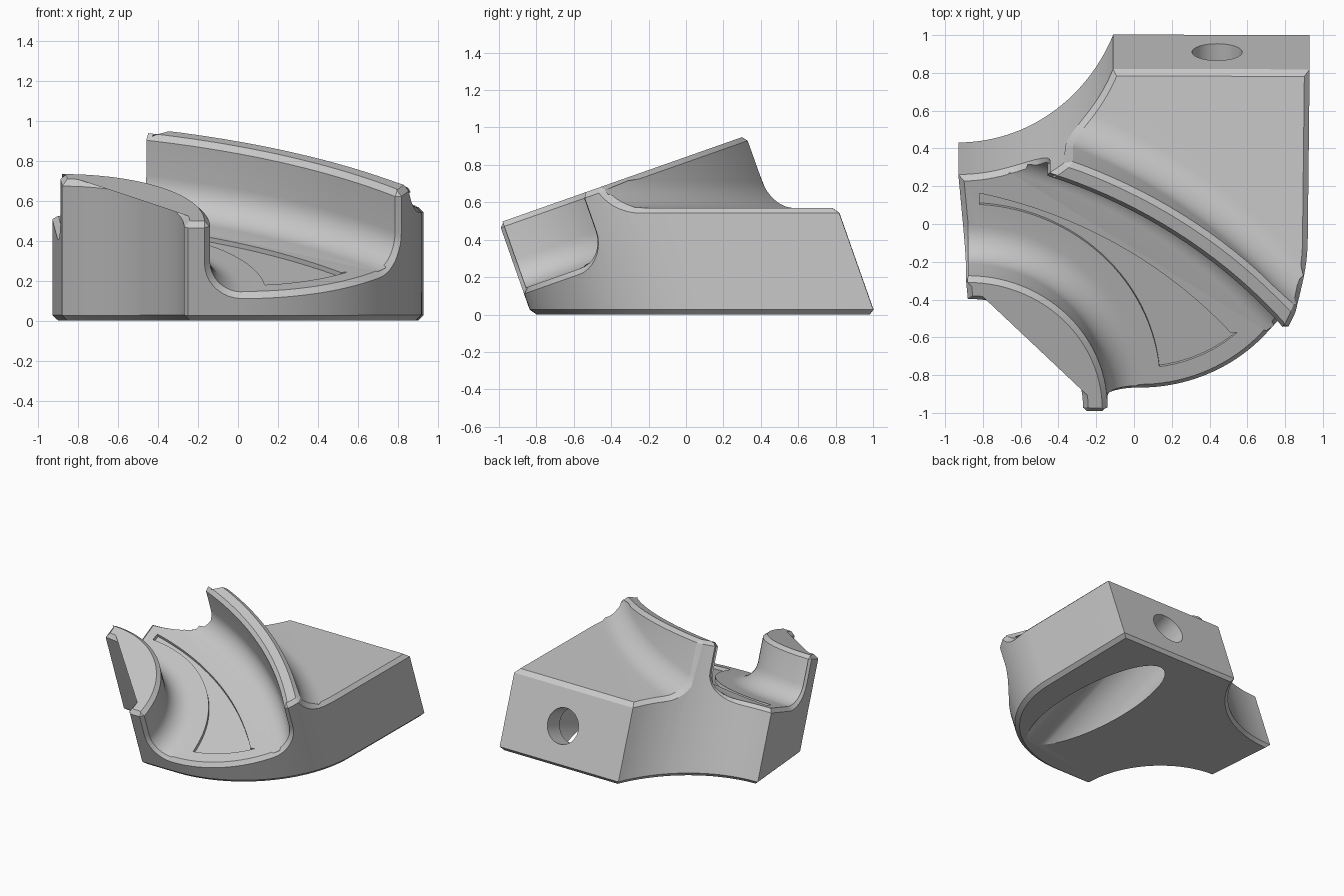
import bpy, bmesh, math
from mathutils import Matrix, Vector

cube = bpy.data.objects.get("Cube")
if cube:
    bpy.data.objects.remove(cube, do_unlink=True)

TILT = math.radians(19.4)
S, C = math.sin(TILT), math.cos(TILT)
FRAME = Matrix.Rotation(TILT, 4, 'X')      # plan frame (u, v, w) to world
UP = FRAME @ Vector((0, 0, 1))
TOP, FLOOR, PLATEAU = 0.795, 0.42, 0.57
INNER, RIDGE, FRONT = (-0.88, -0.76), (-1.36, -2.12), (0.03, 0.11)   # arc centres


def arc(centre, r, a0, a1, n=28):
    angles = [math.radians(a0 + (a1 - a0) * i / n) for i in range(n + 1)]
    return [(centre[0] + r * math.cos(a), centre[1] + r * math.sin(a)) for a in angles]


def level(z):
    """Plan-frame height that lies on the horizontal plane z."""
    return lambda v: (z - v * S) / C


def flat(w):
    return lambda v: w


def to_object(bm, name):
    mesh = bpy.data.meshes.new(name)
    bm.to_mesh(mesh)
    bm.free()
    obj = bpy.data.objects.new(name, mesh)
    bpy.context.collection.objects.link(obj)
    return obj


def prism(name, plan, low, high, fillet=0, rounded=()):
    """Tilted prism on an anticlockwise plan; chosen bottom edges get a fillet."""
    bm = bmesh.new()
    a = [bm.verts.new(FRAME @ Vector((u, v, low(v)))) for u, v in plan]
    b = [bm.verts.new(FRAME @ Vector((u, v, high(v)))) for u, v in plan]
    n = len(plan)
    bm.faces.new(a[::-1])
    bm.faces.new(b)
    for i in range(n):
        j = (i + 1) % n
        bm.faces.new((a[i], a[j], b[j], b[i]))
    bm.normal_update()
    if fillet:
        edges = [bm.edges.get((a[i], a[(i + 1) % n])) for i in rounded]
        bmesh.ops.bevel(bm, geom=edges, offset=fillet, segments=9, profile=0.5,
                        affect='EDGES', clamp_overlap=False)
    return to_object(bm, name)


def bore(name, u, w, r, v0, v1):
    bm = bmesh.new()
    place = FRAME @ Matrix.Translation((u, (v0 + v1) / 2, w)) @ Matrix.Rotation(math.pi / 2, 4, 'X')
    bmesh.ops.create_cone(bm, cap_ends=True, segments=48, radius1=r, radius2=r,
                          depth=abs(v1 - v0), matrix=place)
    return to_object(bm, name)


def volume(mesh):
    bm = bmesh.new()
    bm.from_mesh(mesh)
    size = abs(bm.calc_volume())
    bm.free()
    return size


def cut(obj, cutter):
    """Subtract the cutter with the first solver that leaves a sensible solid."""
    before = volume(obj.data)
    for solver in ('MANIFOLD', 'EXACT', 'FLOAT'):
        mod = obj.modifiers.new("cut", 'BOOLEAN')
        mod.operation, mod.solver, mod.object = 'DIFFERENCE', solver, cutter
        bpy.context.view_layer.update()
        deps = bpy.context.evaluated_depsgraph_get()
        mesh = bpy.data.meshes.new_from_object(obj.evaluated_get(deps))
        obj.modifiers.clear()
        if 0.5 * before < volume(mesh) < 0.9999 * before:
            obj.data = mesh
            break
    bpy.data.objects.remove(cutter, do_unlink=True)


def chamfer(obj, rule, width=0.028):
    """Chamfer the sharp convex edges that meet the rule, if the solid stays sound."""
    before = volume(obj.data)
    bm = bmesh.new()
    bm.from_mesh(obj.data)
    bmesh.ops.remove_doubles(bm, verts=bm.verts, dist=0.002)
    bmesh.ops.dissolve_degenerate(bm, edges=bm.edges, dist=0.001)
    bm.normal_update()
    rims = []
    for e in bm.edges:
        if len(e.link_faces) == 2 and e.is_convex and e.calc_face_angle(0) > 1.0:
            d = (e.verts[1].co - e.verts[0].co).normalized()
            lowest = min(v.co.dot(UP) for v in e.verts)
            if (abs(d.dot(UP)) < 0.98 or lowest > FLOOR) and rule(e):
                rims.append(e)
    bmesh.ops.bevel(bm, geom=rims, offset=width, segments=1, affect='EDGES', clamp_overlap=False)
    sound = (all(e.is_manifold for e in bm.edges)
             and all(abs(c) < 1.03 for v in bm.verts for c in v.co)
             and 0.9 * before < abs(bm.calc_volume()) < before)
    if sound:
        bm.to_mesh(obj.data)
    bm.free()
    return sound


def is_base(e):
    return all(v.co.z < 0.002 for v in e.verts)


def is_top(e):
    return all(v.co.dot(UP) > TOP - 0.002 for v in e.verts)


# Body outline: flat back, scooped corners, rounded front
left_scoop = (-0.93, 1.309)
outline = [(0.93, 0.953)]
outline += arc(left_scoop, 0.893, -23.4, -90)
outline += arc(INNER, 0.61, 90, 0)
outline += [(-0.25, -0.78)]
outline += arc(FRONT, 0.89, -90, 0, 36)
body = prism("curved_guide_body", outline, level(0), flat(TOP))

# Curved channel with filleted walls
inner_wall = [(-1.4, -0.02)] + arc(INNER, 0.74, 90, 0) + [(-0.14, -1.4)]
channel = inner_wall + [(1.3, -1.4)] + arc(RIDGE, 2.81, 22, 90, 40)
k = len(inner_wall)
rounded = list(range(k - 1)) + list(range(k + 1, len(channel) - 1))
cut(body, prism("channel_cutter", channel, flat(FLOOR), flat(1.5), 0.16, rounded))

# Level shelf behind the ridge
shelf = arc(RIDGE, 2.93, 90, 22, 40)
k = len(shelf)
shelf += [(2, -1.0), (2, 2), (-1.4, 2)]
cut(body, prism("shelf_cutter", shelf, level(PLATEAU), flat(2), 0.15, range(k - 1)))

# Chamfer the rims and the base, together if possible
if not chamfer(body, lambda e: True):
    chamfer(body, is_base)
    chamfer(body, is_top)
    chamfer(body, lambda e: not is_base(e) and not is_top(e))

# Shallow recessed panel in the channel floor
panel = arc(INNER, 1.02, 86.5, 6)
panel += arc(FRONT, 0.77, -83, -48, 10)
panel += arc(RIDGE, 2.5, 41.5, 77.5)
cut(body, prism("panel_cutter", panel, flat(FLOOR - 0.025), flat(FLOOR + 0.02)))

# Back hole opening into a wide bore that breaks through the base
cut(body, bore("bore_cutter", 0.44, -0.032, 0.24, -1.0, 0.79))
cut(body, bore("hole_cutter", 0.44, -0.032, 0.133, 0.5, 1.2))

# Plain grey finish
grey = bpy.data.materials.new("plain_grey")
grey.use_nodes = True
colour = (0.578, 0.578, 0.578, 1)
grey.diffuse_color = colour
grey.node_tree.nodes["Principled BSDF"].inputs["Base Color"].default_value = colour
body.data.materials.clear()
body.data.materials.append(grey)
for p in body.data.polygons:
    p.material_index = 0

bpy.ops.object.select_all(action='DESELECT')
body.select_set(True)
bpy.context.view_layer.objects.active = body
bpy.ops.object.shade_smooth_by_angle(angle=math.radians(25))
